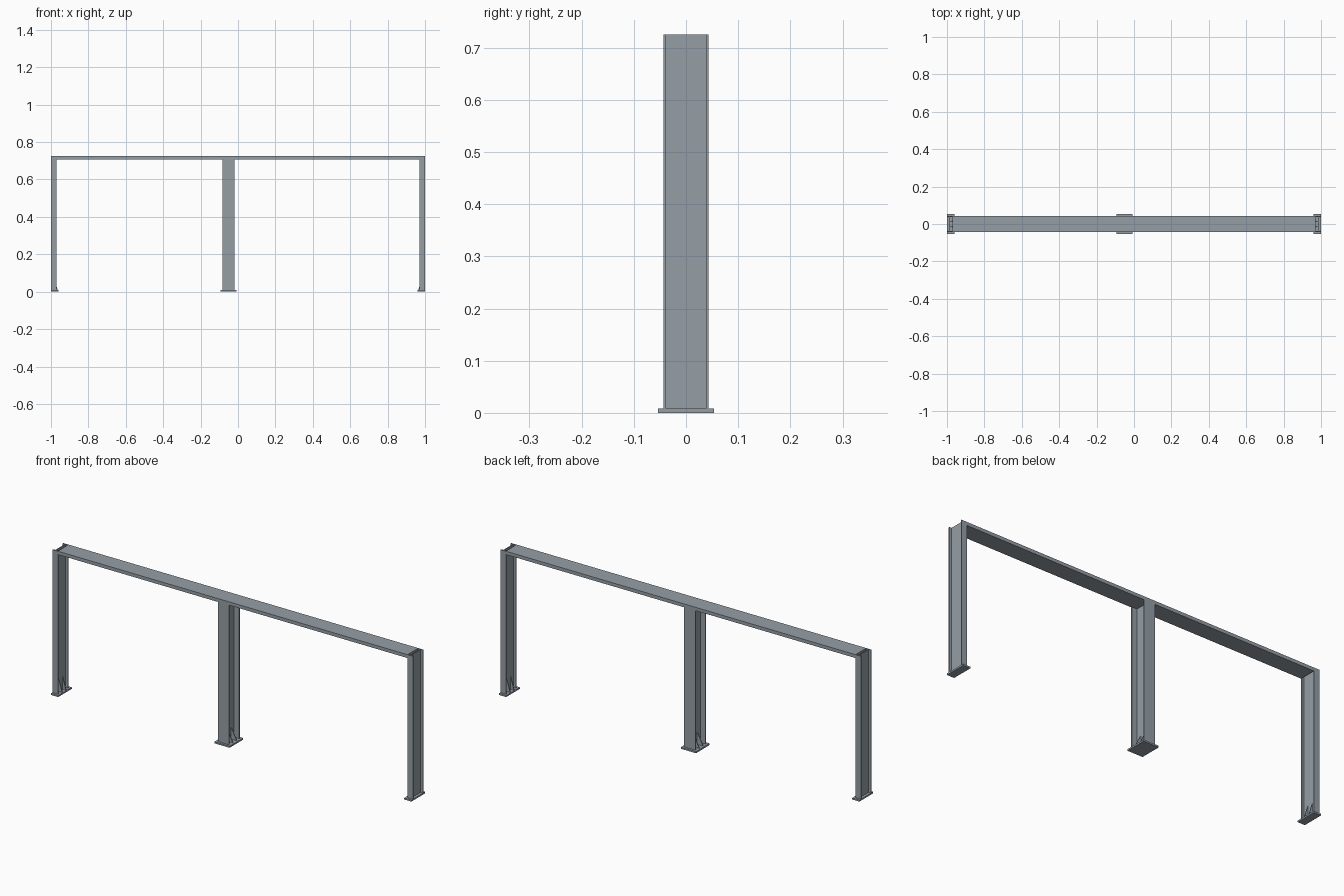
import bpy, bmesh

if "Cube" in bpy.data.objects:
    bpy.data.objects.remove(bpy.data.objects["Cube"])

steel = bpy.data.materials.new("grey_steel")
steel.diffuse_color = (0.30, 0.345, 0.38, 1)
steel.use_nodes = True
steel.node_tree.nodes["Principled BSDF"].inputs["Base Color"].default_value = steel.diffuse_color

HALF_Y, TOP, PLATE = 0.043, 0.725, 0.008
BEAM_BOTTOM = 0.708


def prism(bm, pts, offset):
    """Extrude a polygon along an offset vector."""
    face = bm.faces.new([bm.verts.new(p) for p in pts])
    ext = bmesh.ops.extrude_face_region(bm, geom=[face])
    moved = [g for g in ext["geom"] if isinstance(g, bmesh.types.BMVert)]
    bmesh.ops.translate(bm, verts=moved, vec=offset)


def finish(name, bm):
    bmesh.ops.recalc_face_normals(bm, faces=bm.faces)
    me = bpy.data.meshes.new(name)
    bm.to_mesh(me)
    bm.free()
    me.materials.append(steel)
    ob = bpy.data.objects.new(name, me)
    bpy.context.collection.objects.link(ob)


def box(name, x0, x1, hy, z0, z1):
    bm = bmesh.new()
    prism(bm, [(x0, -hy, z0), (x1, -hy, z0), (x1, hy, z0), (x0, hy, z0)], (0, 0, z1 - z0))
    finish(name, bm)


def column(name, cx, w, top):
    """H-section: flanges facing front and back, web across the middle."""
    a, t, f = w / 2, 0.0022, HALF_Y - 0.005
    half = [(a, -HALF_Y), (a, -f), (t, -f), (t, f), (a, f), (a, HALF_Y)]
    outline = half + [(-x, -y) for x, y in half]
    bm = bmesh.new()
    prism(bm, [(cx + x, y, PLATE) for x, y in outline], (0, 0, top - PLATE))
    finish(name, bm)


def ribs(name, cx, reach, side):
    """Pair of triangular stiffeners between web and base plate."""
    bm = bmesh.new()
    for y in (-0.015, 0.015):
        prism(bm, [(cx, y - 0.002, PLATE), (cx + side * reach, y - 0.002, PLATE),
                   (cx + side * 0.003, y - 0.002, 0.07), (cx, y - 0.002, 0.07)], (0, 0.004, 0))
    finish(name, bm)


# End columns, ribs on the inner side only
for label, s in (("left", -1), ("right", 1)):
    column(label + "_column", s * 0.985, 0.03, TOP)
    box(label + "_base_plate", min(s, s * 0.96), max(s, s * 0.96), 0.054, 0, PLATE)
    ribs(label + "_ribs", s * 0.985, 0.021, -s)

# Off-centre middle column, ribs on both sides
column("middle_column", -0.051, 0.062, BEAM_BOTTOM)
box("middle_base_plate", -0.093, -0.009, 0.054, 0, PLATE)
for s in (-1, 1):
    ribs("middle_ribs", -0.051, 0.034, s)

# Top beam between the end columns
box("top_beam", -0.97, 0.97, HALF_Y, BEAM_BOTTOM, TOP)
